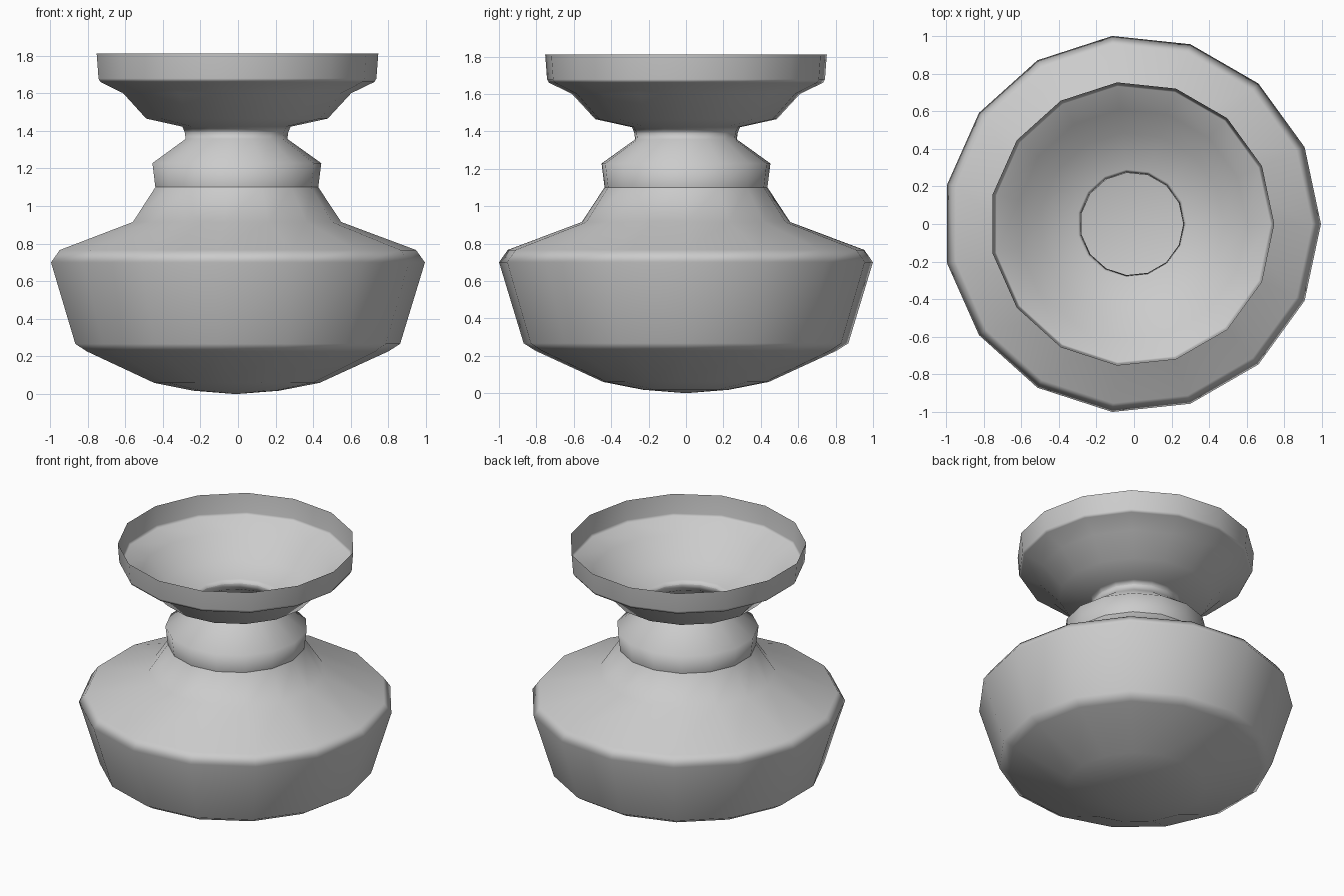
import bpy, bmesh
from math import cos, sin, tau

if "Cube" in bpy.data.objects:
    bpy.data.objects.remove(bpy.data.objects["Cube"])

SIDES = 15
OFFSET_X = -0.011      # odd-sided ring, so the axis sits slightly off centre

# Vase silhouette from the foot to the rim: (radius, height)
PROFILE = [
    (0.23, 0.018), (0.445, 0.06), (0.81, 0.227), (0.873, 0.267),  # rounded base
    (1.005, 0.70), (0.958, 0.766), (0.56, 0.915),                 # body and shoulder
    (0.438, 1.10), (0.454, 1.228),                                # collar
    (0.273, 1.357), (0.279, 1.395), (0.291, 1.422),               # neck
    (0.488, 1.465), (0.613, 1.60), (0.737, 1.66), (0.747, 1.678), # dish
    (0.757, 1.81),                                                # rim
]
CREASES = {1.10, 1.395}


def make_vase():
    bm = bmesh.new()
    rings = []
    for r, z in PROFILE:
        rings.append([bm.verts.new((OFFSET_X + r * cos(tau * i / SIDES),
                                    r * sin(tau * i / SIDES), z))
                      for i in range(SIDES)])
    # Rounded bottom closed to a central point
    foot = bm.verts.new((OFFSET_X, 0, 0))
    for i in range(SIDES):
        j = (i + 1) % SIDES
        bm.faces.new((foot, rings[0][j], rings[0][i]))
        for low, high in zip(rings, rings[1:]):
            bm.faces.new((low[i], low[j], high[j], high[i]))
    for f in bm.faces:
        f.smooth = True
    # Hard creases under the collar and the dish
    for (r, z), ring in zip(PROFILE, rings):
        if z in CREASES:
            for i in range(SIDES):
                bm.edges.get((ring[i], ring[(i + 1) % SIDES])).smooth = False
    mesh = bpy.data.meshes.new("vase")
    bm.to_mesh(mesh)
    bm.free()
    obj = bpy.data.objects.new("vase", mesh)
    bpy.context.collection.objects.link(obj)
    # Clean shading on the large bands
    mod = obj.modifiers.new("weighted_normals", 'WEIGHTED_NORMAL')
    mod.keep_sharp = True
    return obj


make_vase()
